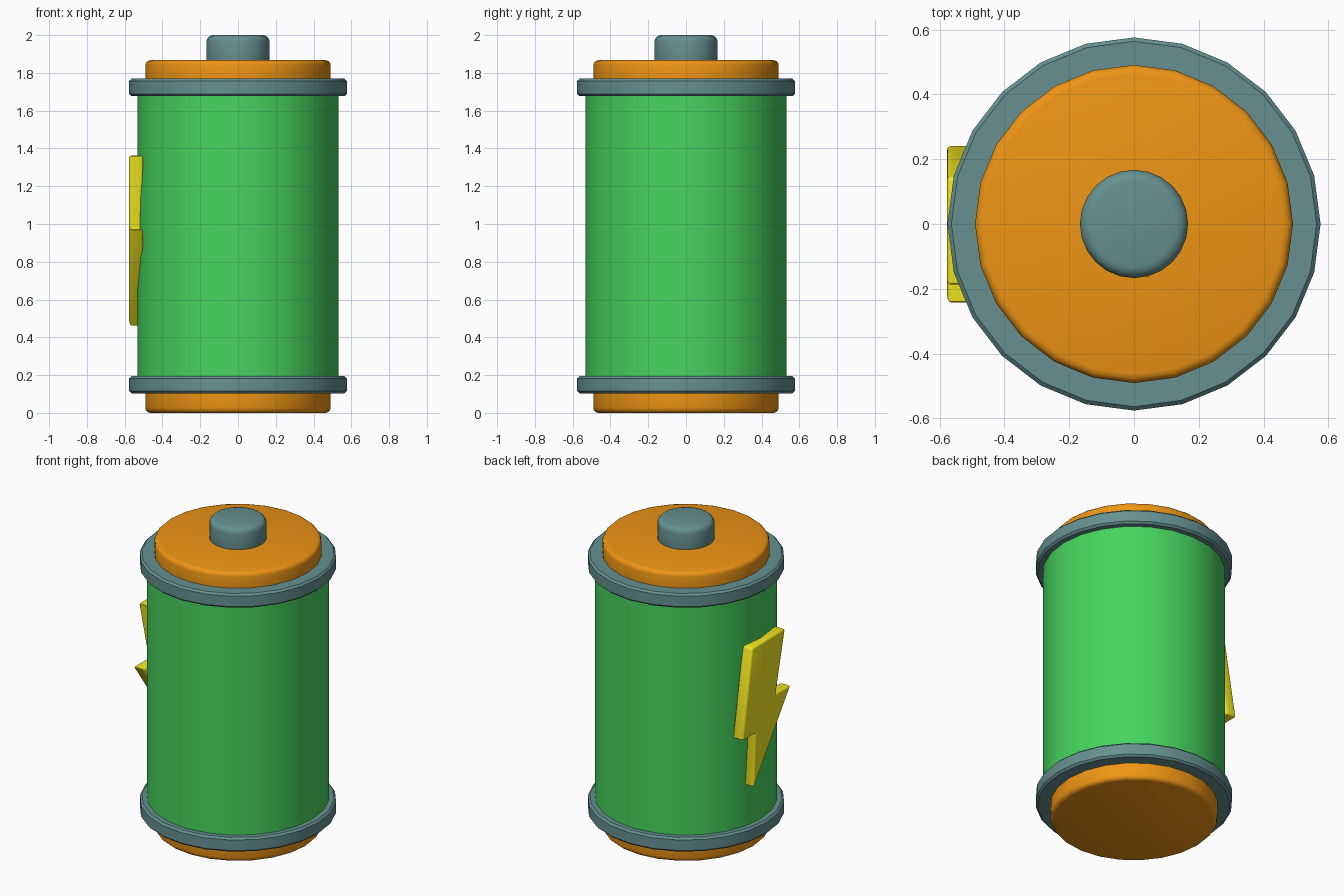
import bpy, bmesh, math

if "Cube" in bpy.data.objects:
    bpy.data.objects.remove(bpy.data.objects["Cube"])

SIDES = 24


def material(name, rgb):
    m = bpy.data.materials.new(name)
    m.diffuse_color = (*rgb, 1)
    m.use_nodes = True
    m.node_tree.nodes["Principled BSDF"].inputs["Base Color"].default_value = m.diffuse_color
    return m


GREEN = material("green", (0.062, 0.66, 0.11))
ORANGE = material("orange", (0.86, 0.30, 0.007))
SLATE = material("slate", (0.133, 0.28, 0.28))
YELLOW = material("yellow", (0.89, 0.80, 0.014))


def finish(ob, mat, bevel, segments):
    ob.data.materials.append(mat)
    if bevel:
        mod = ob.modifiers.new("bevel", "BEVEL")
        mod.width = bevel
        mod.segments = segments
        mod.limit_method = "ANGLE"
        mod.angle_limit = math.radians(25)
    bpy.ops.object.select_all(action="DESELECT")
    ob.select_set(True)
    bpy.context.view_layer.objects.active = ob
    if bevel:
        bpy.ops.object.modifier_apply(modifier="bevel")
    bpy.ops.object.shade_smooth_by_angle(angle=math.radians(35))


def disc(name, radius, z0, z1, mat, bevel=0, segments=3):
    bpy.ops.mesh.primitive_cylinder_add(vertices=SIDES, radius=radius, depth=z1 - z0,
                                        location=(0, 0, (z0 + z1) / 2))
    ob = bpy.context.object
    ob.name = name
    finish(ob, mat, bevel, segments)


# Cell body
disc("body", 0.533, 0.12, 1.75, GREEN)

# End caps and the collars around them
disc("bottom_cap", 0.491, 0.0, 0.19, ORANGE, 0.027)
disc("top_cap", 0.491, 1.68, 1.867, ORANGE, 0.027)
disc("bottom_collar", 0.576, 0.103, 0.195, SLATE, 0.012, 1)
disc("top_collar", 0.576, 1.677, 1.769, SLATE, 0.012, 1)

# Terminal on top
disc("terminal", 0.167, 1.80, 2.0, SLATE, 0.035)

# Lightning bolt plate on the left side, outline in (y, z)
outline = [(-0.19, 1.362), (0.145, 1.362), (0.243, 0.80), (0.107, 0.80),
           (0.13, 0.455), (-0.246, 0.974), (-0.095, 0.974)]
bm = bmesh.new()
face = bm.faces.new([bm.verts.new((-0.503, y, z)) for y, z in outline])
ext = bmesh.ops.extrude_face_region(bm, geom=[face])
for v in ext["geom"]:
    if isinstance(v, bmesh.types.BMVert):
        v.co.x = -0.577
bmesh.ops.recalc_face_normals(bm, faces=bm.faces)
mesh = bpy.data.meshes.new("bolt_plate")
bm.to_mesh(mesh)
bm.free()
bolt = bpy.data.objects.new("bolt_plate", mesh)
bpy.context.collection.objects.link(bolt)
finish(bolt, YELLOW, 0.012, 3)
